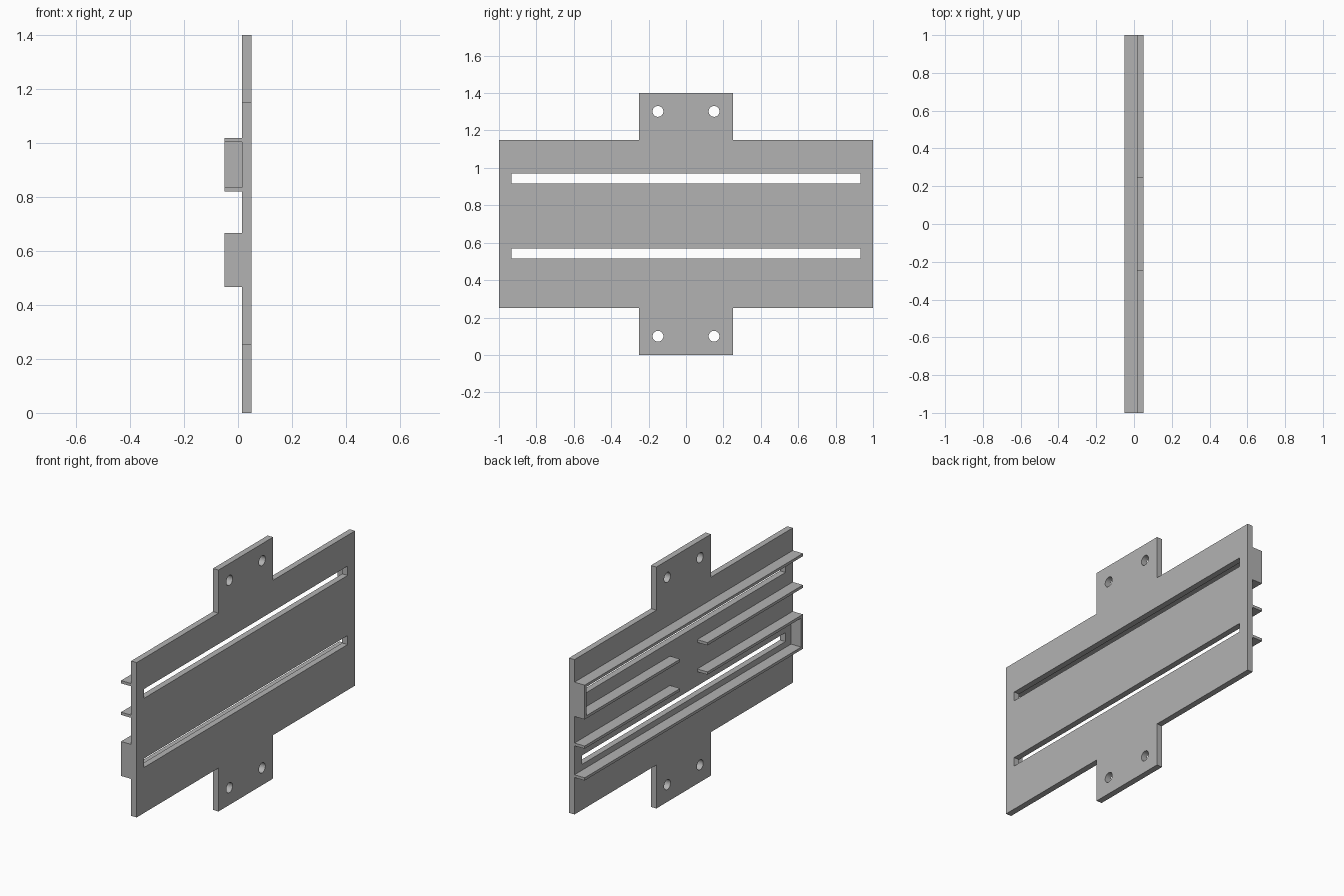
import bpy, bmesh, math
from mathutils import Matrix, Vector

cube = bpy.data.objects.get("Cube")
if cube:
    bpy.data.objects.remove(cube, do_unlink=True)

grey = bpy.data.materials.new("plain grey")
grey.use_nodes = True
colour = (0.45, 0.45, 0.45, 1)
grey.diffuse_color = colour
grey.node_tree.nodes["Principled BSDF"].inputs["Base Color"].default_value = colour

BACK, FACE, OUTER = 0.015, 0.05, -0.05   # plate back, plate face, rail edge (x)
HEIGHT, LOW, HIGH = 1.4, 0.252, 1.15     # plate height, wing bottom and top (z)
TAB, GAP, WALL = 0.25, 0.125, 0.016


def rectangle(y, z0, z1):
    return [(-y, z0), (y, z0), (y, z1), (-y, z1)]


def circle(y, z, r=0.029, n=32):
    return [(y + r * math.cos(math.tau * i / n), z + r * math.sin(math.tau * i / n))
            for i in range(n)]


def box(name, y0, y1, z0, z1):
    """Box reaching from the plate back to the rail edge."""
    bm = bmesh.new()
    bmesh.ops.create_cube(bm, size=1)
    size = Vector((BACK - OUTER, y1 - y0, z1 - z0))
    centre = Vector((BACK + OUTER, y0 + y1, z0 + z1)) / 2
    bm.transform(Matrix.Translation(centre) @ Matrix.Diagonal(size).to_4x4())
    mesh = bpy.data.meshes.new(name)
    bm.to_mesh(mesh)
    bm.free()
    mesh.materials.append(grey)
    bpy.context.collection.objects.link(bpy.data.objects.new(name, mesh))


# Mounting plate: cross-shaped outline with two slots and four screw holes
half = [(TAB, 0), (TAB, LOW), (1, LOW), (1, HIGH), (TAB, HIGH), (TAB, HEIGHT)]
loops = [half + [(-y, z) for y, z in reversed(half)],
         rectangle(0.933, 0.917, 0.971), rectangle(0.933, 0.516, 0.568)]
loops += [circle(y, z) for y in (-0.15, 0.15) for z in (0.1, 1.302)]

curve = bpy.data.curves.new("mounting_plate", "CURVE")
curve.dimensions = "2D"
curve.fill_mode = "BOTH"
curve.extrude = (FACE - BACK) / 2
for loop in loops:
    spline = curve.splines.new("POLY")
    spline.points.add(len(loop) - 1)
    for point, (y, z) in zip(spline.points, loop):
        point.co = (y, z, 0, 1)
    spline.use_cyclic_u = True
curve.materials.append(grey)
plate = bpy.data.objects.new("mounting_plate", curve)
bpy.context.collection.objects.link(plate)
bpy.ops.object.select_all(action="DESELECT")
plate.select_set(True)
bpy.context.view_layer.objects.active = plate
bpy.ops.object.convert(target="MESH")
plate = bpy.context.view_layer.objects.active
turn = Matrix.Rotation(math.pi / 2, 4, "Z") @ Matrix.Rotation(math.pi / 2, 4, "X")
plate.data.transform(Matrix.Translation(((BACK + FACE) / 2, 0, 0)) @ turn)

# Weld the rims of the plate and make it solid and flat shaded
bm = bmesh.new()
bm.from_mesh(plate.data)
bmesh.ops.remove_doubles(bm, verts=bm.verts, dist=0.0001)
bmesh.ops.recalc_face_normals(bm, faces=bm.faces)
for face in bm.faces:
    face.smooth = False
bm.to_mesh(plate.data)
bm.free()

# Channels: one full outer rail, one split inner rail, a stop at one end
for name, z0, z1, end in (("upper", 0.82, 1.019, 1), ("lower", 0.466, 0.666, -1)):
    rails = [z1 - WALL, z0]
    full, split = rails if end > 0 else reversed(rails)
    box(name + "_full_rail", -1, 1, full, full + WALL)
    for side, a, b in (("front", -1, -GAP), ("back", GAP, 1)):
        box(f"{name}_{side}_short_rail", a, b, split, split + WALL)
    a, b = sorted((end, end * (1 - WALL)))
    box(name + "_end_stop", a, b, z0 + WALL, z1 - WALL)
